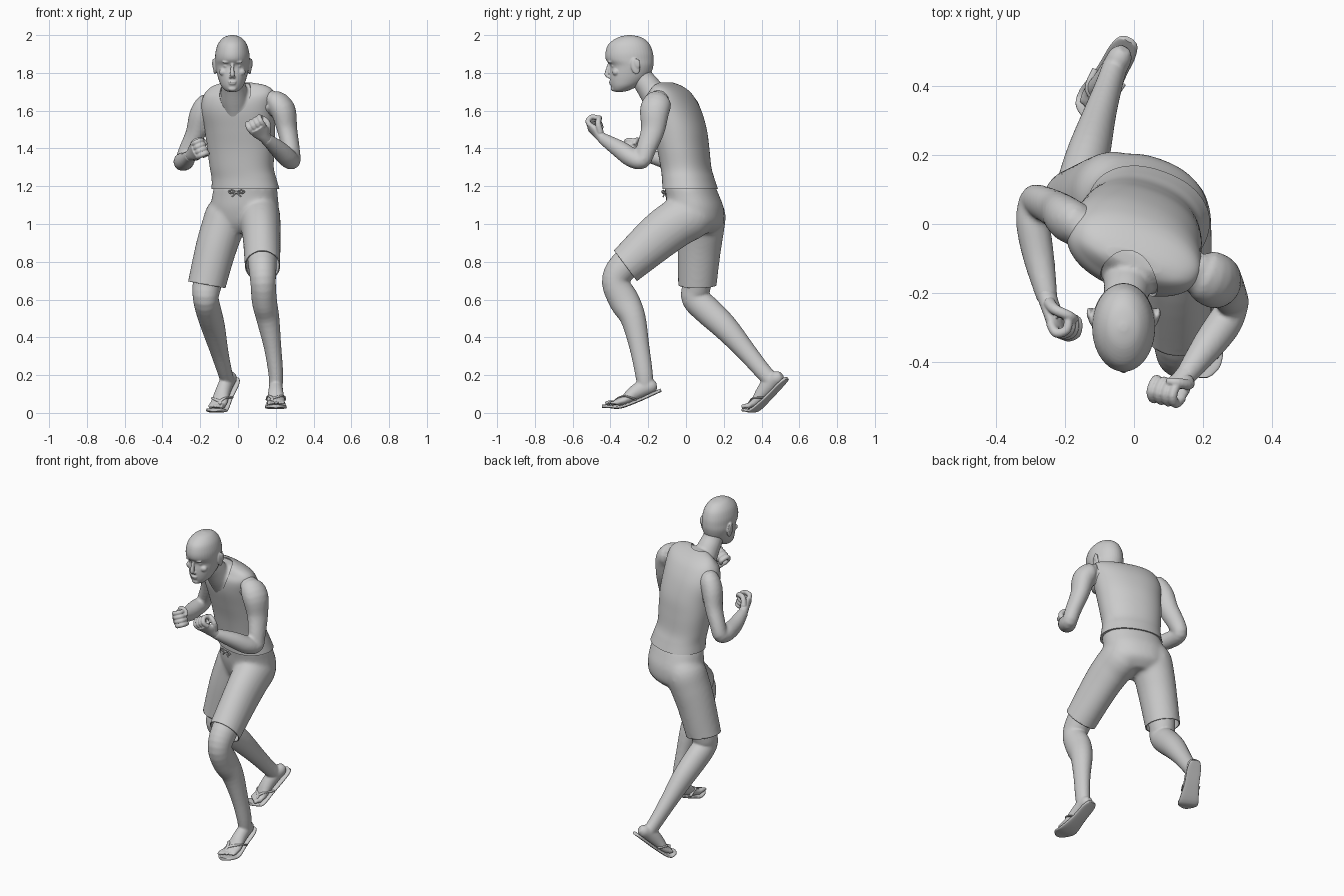
import bpy, bmesh, math
from mathutils import Vector as V, Matrix

def spline(rows, sub):
    # Catmull-Rom through rows of (x, y, z, radius_u, radius_v)
    out = []
    for i in range(len(rows) - 1):
        a, b, c, d = rows[max(i - 1, 0)], rows[i], rows[i + 1], rows[min(i + 2, len(rows) - 1)]
        for j in range(sub):
            t = j / sub
            out.append([0.5 * (2 * q + (r - p) * t + (2 * p - 5 * q + 4 * r - s) * t * t
                        + (3 * q - p - 3 * r + s) * t ** 3) for p, q, r, s in zip(a, b, c, d)])
    return out + [list(rows[-1])]

def loft(name, rows, side=(1, 0, 0), axis=None, n=24, sub=4, power=2):
    # tube of elliptical rings along a smooth path; a fixed axis gives parallel slices
    rows = spline([list(r) if len(r) == 5 else list(r) + [r[3]] for r in rows], sub)
    bm, rings = bmesh.new(), []
    for i, r in enumerate(rows):
        t = V(axis) if axis else V(rows[min(i + 1, len(rows) - 1)][:3]) - V(rows[max(i - 1, 0)][:3])
        t.normalize()
        u = V(side) - t * V(side).dot(t)
        u.normalize()
        v, ring = t.cross(u), []
        for k in range(n):
            c, s = math.cos(2 * math.pi * k / n), math.sin(2 * math.pi * k / n)
            c, s = (math.copysign(abs(q) ** (2 / power), q) for q in (c, s))
            ring.append(bm.verts.new(V(r[:3]) + u * c * max(r[3], .002) + v * s * max(r[4], .002)))
        rings.append(ring)
    for p, q in zip(rings, rings[1:]):
        for k in range(n):
            bm.faces.new((p[k], p[(k + 1) % n], q[(k + 1) % n], q[k]))
    bm.faces.new(rings[0])
    bm.faces.new(rings[-1])
    return finish(name, bm)

def ball(name, loc, size, tilt=0):
    bm = bmesh.new()
    mat = Matrix.Translation(loc) @ Matrix.Rotation(tilt, 4, 'X') @ Matrix.Diagonal((*size, 1))
    bmesh.ops.create_uvsphere(bm, u_segments=32, v_segments=20, radius=1, matrix=mat)
    return finish(name, bm)

def finish(name, bm):
    bmesh.ops.recalc_face_normals(bm, faces=bm.faces[:])
    me = bpy.data.meshes.new(name)
    bm.to_mesh(me)
    bm.free()
    ob = bpy.data.objects.new(name, me)
    bpy.context.collection.objects.link(ob)
    return ob

def activate(obs):
    bpy.ops.object.select_all(action='DESELECT')
    for o in obs:
        o.select_set(True)
    bpy.context.view_layer.objects.active = obs[0]

def smooth(ob, angle=40):
    activate([ob])
    bpy.ops.object.shade_smooth_by_angle(angle=math.radians(angle))

def fuse(name, obs, voxel, passes=4):
    # join parts, melt them into one skin and soften the seams
    activate(obs)
    bpy.ops.object.join()
    ob = obs[0]
    ob.name = name
    m = ob.modifiers.new("melt", 'REMESH')
    m.mode, m.voxel_size = 'VOXEL', voxel
    s = ob.modifiers.new("soften", 'SMOOTH')
    s.factor, s.iterations = 0.5, passes
    for mod in ("melt", "soften"):
        bpy.ops.object.modifier_apply(modifier=mod)
    smooth(ob, 50)
    return ob

yaw = math.radians(-20)
across = (math.cos(yaw), math.sin(yaw), 0)
UP = (0, 0, 1)

# tank top and the chest beneath it
trunk = [(.04, .022, 1.185, .182, .138), (.032, .012, 1.24, .174, .13), (.02, 0, 1.3, .172, .125),
         (.015, -.015, 1.4, .182, .128), (.01, -.035, 1.5, .19, .134), (0, -.062, 1.6, .2, .13),
         (.005, -.082, 1.67, .198, .11), (.012, -.09, 1.71, .18, .08), (.01, -.1, 1.735, .14, .05),
         (0, -.105, 1.748, .08, .025)]
tank = loft("tank_top", trunk, across, UP, n=64, sub=6, power=2.2)
chest = loft("chest", [(x, y, z - .005, a - .008, b - .007) for x, y, z, a, b in trunk[3:]],
             across, UP, n=48, power=2.2)
cutter = ball("neck_cutter", (-.02, -.195, 1.72), (.088, .122, .135))
cutter.hide_render = True
cut = tank.modifiers.new("neckline", 'BOOLEAN')
cut.operation, cut.object, cut.solver = 'DIFFERENCE', cutter, 'EXACT'
activate([tank])
bpy.ops.object.modifier_apply(modifier="neckline")
bpy.data.objects.remove(cutter)
smooth(tank)

# arms and neck, fused with the chest
neck = loft("neck", [(-.008, -.12, 1.57, .06), (-.015, -.155, 1.655, .072, .07), (-.022, -.195, 1.72, .066),
                     (-.028, -.23, 1.77, .06), (-.03, -.25, 1.83, .055)], n=32)
arm_l = loft("arm", [(.11, -.11, 1.6, .045), (.185, -.14, 1.645, .06, .072), (.237, -.165, 1.605, .066, .08),
                     (.26, -.175, 1.5, .053, .065), (.28, -.21, 1.4, .046, .054), (.288, -.232, 1.335, .044),
                     (.262, -.285, 1.35, .051), (.215, -.35, 1.395, .047), (.145, -.445, 1.455, .03)], (1, -.3, .2))
arm_r = loft("arm", [(-.08, -.05, 1.58, .045), (-.15, -.01, 1.63, .058, .065), (-.195, .015, 1.58, .06, .07),
                     (-.225, .04, 1.48, .051, .06), (-.268, .062, 1.39, .045, .052), (-.29, .065, 1.335, .044),
                     (-.292, 0, 1.33, .049), (-.275, -.1, 1.335, .045), (-.25, -.22, 1.365, .03)], (1, .3, .1))
fuse("chest_neck_and_arms", [chest, neck, arm_l, arm_r], .0085, 6)

# clenched hands
def fist(name, w, f, p, thumb, k0=1.12):
    w, f, p = V(w), V(f).normalized(), V(p)
    p = (p - f * p.dot(f)).normalized()
    k = f.cross(p)
    def at(a, b, c, r, r2=None):
        return (*(w + (f * a + k * b + p * c) * k0), r * k0, (r2 or r) * k0)
    parts = [loft("palm", [at(-.04, 0, 0, .027), at(.01, 0, .002, .03, .024), at(.045, 0, .005, .042, .022),
                           at(.085, 0, .004, .042, .018)], k)]
    for i in range(4):
        b = (i - 1.5) * .022
        parts.append(loft("finger", [at(.07, b, .002, .012), at(.1, b, .01, .0125), at(.102, b, .04, .012),
                                     at(.07, b, .052, .0115), at(.055, b, .03, .01)], k, n=12))
    parts.append(loft("thumb", [at(.015, thumb * .022, .01, .016), at(.045, thumb * .047, .03, .014),
                                at(.07, thumb * .035, .058, .0125), at(.078, thumb * .008, .064, .009)], f, n=12))
    fuse(name, parts, .004, 2)

fist("left_fist", (.145, -.445, 1.455), (-.42, -.6, .5), (-.3, .5, .7), -1)
fist("right_fist", (-.25, -.22, 1.365), (.25, -.9, .25), (.9, .2, .35), 1)

# head with face and ears
hx = -.03
skull = [(2.0, -.31, -.29, .01), (1.988, -.36, -.235, .046), (1.955, -.408, -.195, .075), (1.91, -.426, -.176, .089),
         (1.87, -.424, -.171, .091), (1.837, -.4, -.173, .089), (1.795, -.403, -.186, .081),
         (1.76, -.403, -.213, .071), (1.73, -.397, -.255, .058), (1.708, -.388, -.3, .038), (1.7, -.378, -.33, .02)]
head = [loft("skull", [(hx, (f + b) / 2, z, w, (b - f) / 2) for z, f, b, w in skull], axis=UP, n=40),
        loft("nose", [(hx, -.402, 1.86, .008), (hx, -.411, 1.825, .009, .012), (hx, -.419, 1.79, .013),
                      (hx, -.408, 1.775, .013, .01)], axis=UP, n=16),
        ball("upper_lip", (hx, -.4, 1.752), (.022, .009, .005)),
        ball("lower_lip", (hx, -.398, 1.742), (.019, .009, .005)),
        ball("chin", (hx, -.386, 1.716), (.022, .012, .013))]
for s in (-1, 1):
    head += [ball("brow", (hx + s * .03, -.401, 1.858), (.024, .012, .008)),
             ball("eye", (hx + s * .032, -.384, 1.836), (.014, .011, .007)),
             ball("cheek", (hx + s * .046, -.37, 1.804), (.024, .02, .02)),
             ball("nostril", (hx + s * .01, -.407, 1.778), (.008, .01, .007)),
             ball("ear", (hx + s * .092, -.268, 1.835), (.01, .024, .044), .2),
             ball("ear_rim", (hx + s * .1, -.258, 1.85), (.007, .016, .027), .2)]
fuse("head", head, .0042, 3)

# shorts: melted solid, cut flat at both hems and hollowed
shorts = [loft("hips", [(.04, .02, 1.2, .17, .125), (.037, .035, 1.15, .176, .132), (.035, .052, 1.08, .182, .14),
                        (.03, .065, 1.0, .165, .125), (.02, .06, .95, .09, .08)], across, UP, n=48, power=2.2),
          loft("short_leg", [(.09, .05, 1.12, .06, .08), (.11, .04, 1.06, .105, .125), (.118, -.05, 1.005, .107, .127),
                             (.125, -.15, .93, .1, .122), (.13, -.32, .778, .094, .102),
                             (.13, -.36, .743, .093, .1)], n=40),
          loft("short_leg", [(-.02, .07, 1.14, .07, .08), (-.05, .085, 1.06, .115, .122), (-.085, .08, .97, .113, .121),
                             (-.12, .07, .86, .108, .114), (-.165, .06, .68, .101, .102),
                             (-.176, .058, .63, .1, .1)], n=40)]
shorts = fuse("shorts", shorts, .011, 8)
bm = bmesh.new()
bm.from_mesh(shorts.data)
for co, no in (((.13, -.32, .778), (0, -.8, -.6)), ((-.165, .06, .678), (-.18, 0, -.98)), ((0, 0, 1.195), UP)):
    bmesh.ops.bisect_plane(bm, geom=bm.verts[:] + bm.edges[:] + bm.faces[:], plane_co=co, plane_no=no,
                           clear_outer=True)
bm.to_mesh(shorts.data)
bm.free()
shell = shorts.modifiers.new("cloth", 'SOLIDIFY')
shell.thickness, shell.offset = .006, -1

# drawstring bow
bow = V((-.008, -.11, 1.168))
for s in (-1, 1):
    for n, pts in (("loop", [(0, 0), (.025, .01), (.045, .002), (.025, -.006), (0, 0)]),
                   ("end", [(0, 0), (.014, -.012), (.025, -.024)])):
        ob = loft("drawstring_" + n, [(*(bow + V(across) * s * a + V((0, -.002, b))), .004) for a, b in pts],
                  (0, 1, .1), n=8)
        smooth(ob, 60)
smooth(ball("drawstring_knot", bow, (.009, .007, .008)))

# legs, feet and sandals
def leg(name, rows, heel, fore, toe):
    heel, fore, toe = V(heel), V(fore), V(toe)
    d = toe - heel
    side = V((-d.y, d.x, 0)).normalized()
    n0, n1 = (fore - heel).cross(side).normalized(), (toe - fore).cross(side).normalized()
    def at(s, l, h, r, r2=None):
        p = heel.lerp(fore, s / .65) if s < .65 else fore.lerp(toe, (s - .65) / .35)
        return (*(p + side * l + n0.lerp(n1, s).normalized() * h), r, r2 or r)
    parts = [loft("calf", rows + [at(.22, 0, .055, .036, .042)], n=32),
             loft("foot", [at(.03, 0, .04, .018), at(.1, 0, .045, .034, .036), at(.25, 0, .055, .037, .044),
                           at(.45, 0, .05, .041, .038), at(.62, 0, .038, .048, .026),
                           at(.78, 0, .029, .048, .015)], side, n=32)]
    inner = 1 if rows[0][0] < 0 else -1
    for i in range(5):
        l, r = inner * (.036 - .0185 * i), .013 if i == 0 else .0095
        parts.append(loft("toe", [at(.72, l, .026, r), at(.84 - .012 * i, l, .027, r),
                                  at(.95 - .028 * i, l, .023, r * .85)], side, n=12))
    fuse(name + "_leg", parts, .006, 4)
    sole = loft(name + "_sandal_sole", [at(s, 0, .006, w, .009) for s, w in (
        (0, .014), (.03, .03), (.15, .041), (.4, .044), (.7, .058), (.88, .052), (.97, .03), (1, .012))],
        side, n=32, power=3.5)
    smooth(sole, 50)
    for s in (-1, 1):
        strap = loft(name + "_sandal_strap", [at(.8, inner * .022, .03, .006), at(.74, inner * .018, .05, .008, .005),
                     at(.6, s * .036, .058, .01, .005), at(.42, s * .045, .012, .009, .005)], side, n=12)
        smooth(strap, 60)

leg("left", [(.125, -.22, .87, .082), (.13, -.335, .77, .074, .08), (.133, -.372, .69, .067, .073),
             (.14, -.325, .59, .066, .08), (.158, -.28, .5, .061, .067), (.183, -.247, .35, .046, .053),
             (.2, -.223, .21, .039, .047)], (.2, -.13, .115), (.2, -.33, .025), (.2, -.445, .03))
leg("right", [(-.14, .065, .78, .082), (-.165, .055, .67, .076), (-.17, .05, .605, .068, .073),
              (-.155, .118, .538, .067, .075), (-.13, .21, .45, .062, .068), (-.1, .315, .33, .048, .053),
              (-.073, .4, .228, .039, .045)], (-.012, .537, .18), (-.1, .375, .01), (-.13, .3, .01))
